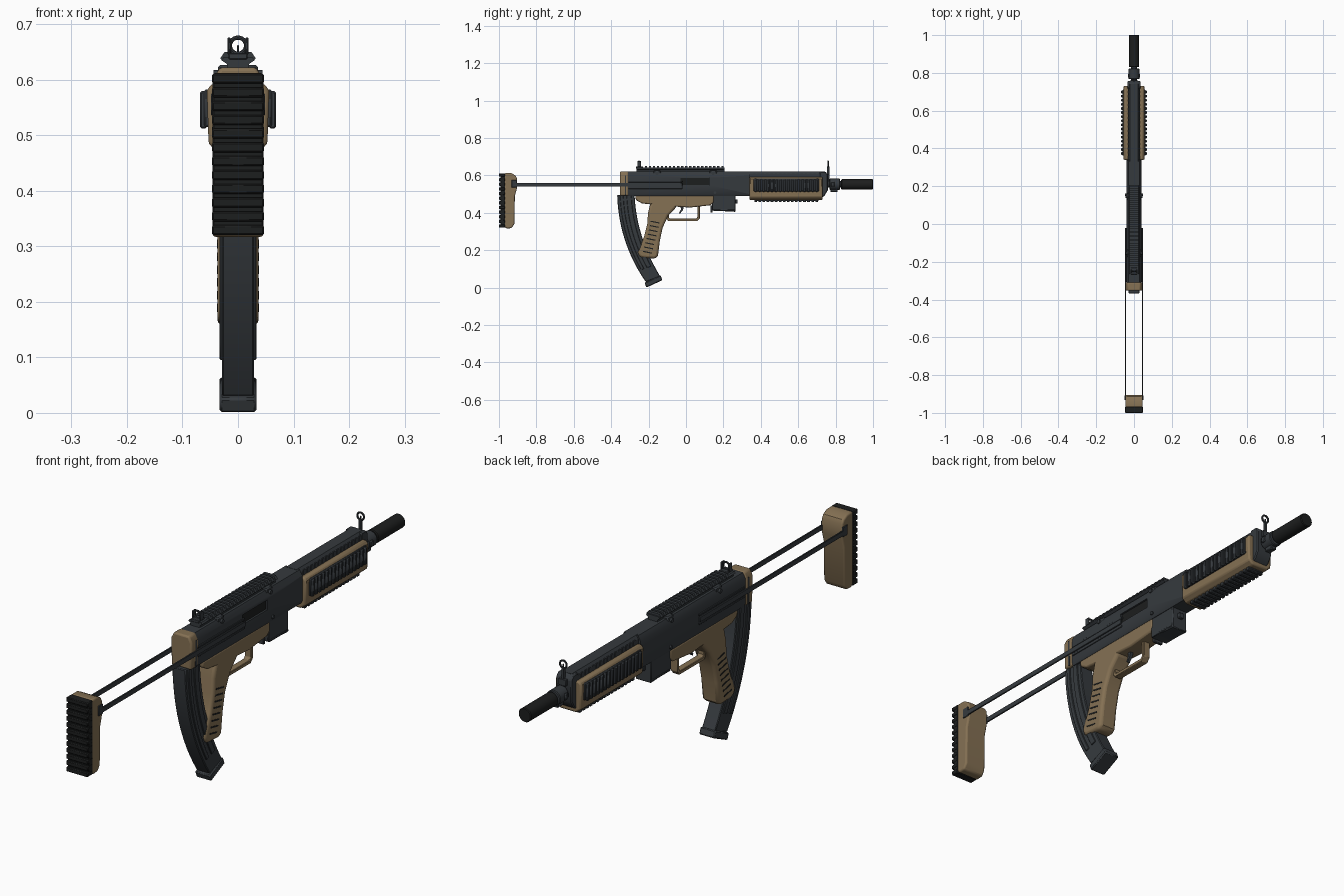
import bpy, bmesh, math
from mathutils import Vector, Matrix


def material(name, rgb):
    m = bpy.data.materials.new(name)
    m.diffuse_color = (*rgb, 1)
    return m


METAL = material("gunmetal", (0.036, 0.042, 0.048))
BLACK = material("black_rubber", (0.012, 0.013, 0.013))
TAN = material("tan_polymer", (0.235, 0.165, 0.088))


def finish(ob, mat, bevel=0.0, seg=1):
    ob.data.materials.append(mat)
    if bevel:
        b = ob.modifiers.new("bevel", "BEVEL")
        b.width, b.segments, b.limit_method = bevel, seg, "ANGLE"
        b.angle_limit = math.radians(40)
    bpy.ops.object.select_all(action="DESELECT")
    ob.select_set(True)
    bpy.context.view_layer.objects.active = ob
    bpy.ops.object.shade_smooth_by_angle(angle=math.radians(32))
    return ob


def make(name, bm, mat, bevel=0.0, seg=1):
    bmesh.ops.recalc_face_normals(bm, faces=bm.faces)
    me = bpy.data.meshes.new(name)
    bm.to_mesh(me)
    bm.free()
    ob = bpy.data.objects.new(name, me)
    bpy.context.collection.objects.link(ob)
    return finish(ob, mat, bevel, seg)


def extrude(name, pts, a, b, mat, axis="x", bevel=0.0, seg=1):
    """Profile (y,z) pushed along x, or profile (x,z) pushed along y."""
    bm = bmesh.new()
    place = (lambda p, d: (d, p[0], p[1])) if axis == "x" else (lambda p, d: (p[0], d, p[1]))
    f = bm.faces.new([bm.verts.new(place(p, a)) for p in pts])
    ext = bmesh.ops.extrude_face_region(bm, geom=[f])["geom"]
    move = Vector((b - a, 0, 0) if axis == "x" else (0, b - a, 0))
    bmesh.ops.translate(bm, vec=move, verts=[v for v in ext if isinstance(v, bmesh.types.BMVert)])
    return make(name, bm, mat, bevel, seg)


def boxes(name, ranges, mat, bevel=0.0):
    """One object from several (x0,x1,y0,y1,z0,z1[,tilt]) blocks."""
    bm = bmesh.new()
    for x0, x1, y0, y1, z0, z1, *tilt in ranges:
        m = Matrix.Translation(((x0 + x1) / 2, (y0 + y1) / 2, (z0 + z1) / 2))
        m = m @ Matrix.Rotation(tilt[0] if tilt else 0, 4, "X") @ Matrix.Diagonal((x1 - x0, y1 - y0, z1 - z0, 1))
        bmesh.ops.create_cube(bm, size=1, matrix=m)
    return make(name, bm, mat, bevel)


def cyl(name, r, p, length, axis, mat, sides=24, bevel=0.0):
    bm = bmesh.new()
    rot = Matrix.Rotation(math.pi / 2, 4, {"y": "X", "x": "Y"}[axis])
    bmesh.ops.create_cone(bm, cap_ends=True, segments=sides, radius1=r, radius2=r, depth=length,
                          matrix=Matrix.Translation(p) @ rot)
    return make(name, bm, mat, bevel)


def mirror_pts(half):
    return half + [(-x, z) for x, z in reversed(half)]


# receiver with ejection port
receiver = extrude("receiver", mirror_pts([(0.036, 0.49), (0.041, 0.5), (0.041, 0.6), (0.03, 0.62)]),
                   -0.31, 0.34, METAL, "y")
cutter = boxes("port_cutter", [(0.032, 0.06, -0.03, 0.125, 0.548, 0.586)], BLACK)
cutter.hide_render = True
cutter.hide_set(True)
cut = receiver.modifiers.new("port", "BOOLEAN")
cut.object, cut.operation, cut.solver = cutter, "DIFFERENCE", "EXACT"
boxes("bolt", [(0.02, 0.035, -0.029, 0.124, 0.549, 0.585)], BLACK)
extrude("top_cover", mirror_pts([(0.031, 0.5), (0.031, 0.608), (0.022, 0.621)]), 0.33, 0.74, METAL, "y")
boxes("cover_ribs", [(-0.033, 0.033, y, y + 0.012, 0.585, 0.611)
                     for y in [0.36 + 0.023 * i for i in range(16)]], METAL)
extrude("rear_cap", mirror_pts([(0.043, 0.492), (0.045, 0.598), (0.033, 0.622)]),
        -0.353, -0.308, TAN, "y", 0.007, 3)
boxes("rear_cap_band", [(-0.0455, 0.0455, -0.327, -0.32, 0.495, 0.6)], METAL)

# barrel, muzzle tube and gas block
cyl("barrel", 0.017, (0, 0.79, 0.552), 0.14, "y", METAL)
cyl("muzzle_tube", 0.0275, (0, 0.915, 0.552), 0.17, "y", BLACK, 32, 0.003)
cyl("barrel_collar", 0.03, (0, 0.795, 0.552), 0.055, "y", METAL, 24, 0.003)
boxes("collar_lug", [(-0.012, 0.012, 0.772, 0.81, 0.51, 0.54), (-0.033, 0.033, 0.775, 0.795, 0.54, 0.564)], METAL, 0.003)
extrude("gas_block", [(0.715, 0.475), (0.74, 0.49), (0.758, 0.52), (0.758, 0.605), (0.745, 0.62), (0.715, 0.62)],
        -0.034, 0.034, METAL, bevel=0.004)

# handguard with ribbed side and bottom panels
extrude("handguard", mirror_pts([(0.034, 0.468), (0.053, 0.484), (0.056, 0.58), (0.048, 0.592), (0.029, 0.592)][0:4]
                                + [(0.029, 0.592), (0.029, 0.5)]), 0.34, 0.73, TAN, "y", 0.006, 2)
rib_y = [0.366 + 0.0217 * i for i in range(16)]
for s, side in ((1, "right"), (-1, "left")):
    span = lambda a, b: (min(s * a, s * b), max(s * a, s * b))
    boxes(side + "_panel", [(*span(0.05, 0.061), 0.362, 0.712, 0.515, 0.582)], METAL, 0.003)
    boxes(side + "_panel_ribs", [(*span(0.056, 0.0685), y, y + 0.014, 0.512, 0.579) for y in rib_y], METAL, 0.003)
boxes("bottom_panel_ribs", [(-0.034, 0.034, y, y + 0.014, 0.457, 0.475) for y in rib_y]
      + [(-0.03, 0.03, 0.365, 0.708, 0.462, 0.475)], METAL, 0.002)

# top rail with teeth and clamp screws
extrude("rail_base", mirror_pts([(0.02, 0.617), (0.02, 0.628), (0.03, 0.635), (0.025, 0.641), (0.014, 0.641)]),
        -0.265, 0.205, METAL, "y")
for i in range(20):
    y = -0.22 + i * 0.0215
    extrude("rail_tooth", mirror_pts([(0.022, 0.63), (0.032, 0.638), (0.024, 0.65)]), y, y + 0.012, METAL, "y")
for y in (-0.155, 0.145):
    boxes("rail_clamp", [(-0.036, 0.036, y - 0.02, y + 0.02, 0.6, 0.626)], METAL, 0.004)
    cyl("clamp_screw", 0.008, (0, y, 0.609), 0.088, "x", METAL, 12)


# ring sights
def ring_sight(name, y):
    bpy.ops.mesh.primitive_torus_add(location=(0, y, 0.661), rotation=(math.pi / 2, 0, 0), major_radius=0.0145,
                                     minor_radius=0.0038, major_segments=24, minor_segments=8)
    bpy.context.object.name = name
    finish(bpy.context.object, METAL)


ring_sight("front_sight_ring", 0.76)
boxes("front_sight_post", [(-0.005, 0.005, 0.754, 0.766, 0.57, 0.648), (-0.0015, 0.0015, 0.757, 0.763, 0.645, 0.662),
                           (-0.016, 0.016, 0.745, 0.768, 0.58, 0.605)], METAL, 0.001)
ring_sight("rear_sight_ring", -0.25)
boxes("rear_sight_base", [(-0.017, 0.017, -0.267, -0.23, 0.636, 0.648), (-0.019, -0.013, -0.26, -0.24, 0.645, 0.676),
                          (0.013, 0.019, -0.26, -0.24, 0.645, 0.676)], METAL, 0.002)

# grip frame, handle, finger slots
extrude("grip_frame", [(-0.272, 0.492), (-0.268, 0.468), (-0.235, 0.45), (-0.1, 0.436), (0.02, 0.428),
                       (0.13, 0.44), (0.148, 0.455), (0.148, 0.492)], -0.037, 0.037, TAN, bevel=0.006, seg=2)
extrude("grip_handle", [(-0.185, 0.47), (-0.203, 0.4), (-0.207, 0.34), (-0.225, 0.27), (-0.258, 0.19), (-0.252, 0.168),
                        (-0.235, 0.16), (-0.165, 0.155), (-0.15, 0.17), (-0.14, 0.25), (-0.125, 0.32),
                        (-0.095, 0.385), (-0.05, 0.432), (-0.05, 0.47)], -0.037, 0.037, TAN, bevel=0.012, seg=3)
slots = []
for i in range(8):
    z = 0.35 - i * 0.023
    y = -0.165 - 0.0415 * (i / 7) ** 1.1
    for x in (-0.037, 0.037):
        slots.append((x - 0.001, x + 0.001, y - 0.024, y + 0.024, z - 0.003, z + 0.003, -0.2))
boxes("grip_slots", slots, BLACK)

# trigger and guard
extrude("trigger_guard", [(-0.105, 0.44), (-0.105, 0.37), (-0.095, 0.355), (0.06, 0.355), (0.075, 0.372), (0.075, 0.44),
                          (0.061, 0.44), (0.061, 0.377), (0.054, 0.369), (-0.087, 0.369), (-0.092, 0.376),
                          (-0.092, 0.44)], -0.014, 0.014, TAN, bevel=0.002)
extrude("trigger", [(-0.03, 0.44), (-0.01, 0.44), (-0.016, 0.415), (-0.033, 0.394), (-0.037, 0.399), (-0.027, 0.418)],
        -0.006, 0.006, METAL)

# forward housing under the receiver
extrude("forward_housing", [(0.14, 0.5), (0.14, 0.412), (0.265, 0.405), (0.265, 0.5)],
        -0.034, 0.034, METAL, bevel=0.003)
boxes("housing_details", [(-0.036, 0.036, 0.145, 0.262, 0.41, 0.418), (-0.01, 0.01, 0.262, 0.276, 0.45, 0.472),
                          (-0.02, 0.02, 0.13, 0.142, 0.402, 0.44)], METAL, 0.002)
cyl("housing_pin", 0.007, (0, 0.155, 0.508), 0.094, "x", METAL, 12)

# curved magazine
edge_a = [Vector(p) for p in ((-0.368, 0.495), (-0.36, 0.24), (-0.215, 0.03))]
edge_b = [Vector(p) for p in ((-0.275, 0.495), (-0.265, 0.27), (-0.138, 0.06))]


def mag_point(u, t):
    a, b = ((1 - t) ** 2 * e[0] + 2 * t * (1 - t) * e[1] + t * t * e[2] for e in (edge_a, edge_b))
    return tuple(a.lerp(b, u))


def mag_strip(name, u0, u1, t1, w, bevel):
    ts = [t1 * i / 12 for i in range(13)]
    extrude(name, [mag_point(u0, t) for t in ts] + [mag_point(u1, t) for t in reversed(ts)], -w, w, METAL, bevel=bevel)


mag_strip("magazine", 0, 1, 1, 0.029, 0.003)
mag_strip("magazine_rear_rib", 0.16, 0.36, 0.86, 0.033, 0.002)
mag_strip("magazine_front_rib", 0.54, 0.82, 0.86, 0.033, 0.002)
extrude("magazine_base", [(-0.222, 0.026), (-0.212, 0.0), (-0.126, 0.04), (-0.136, 0.066)], -0.033, 0.033, METAL, bevel=0.004)

# stock rods, guides, butt and ribbed pad
for s, side in ((1, "right"), (-1, "left")):
    boxes(side + "_stock_rod", [(s * 0.045 - 0.003, s * 0.045 + 0.003, -0.93, -0.02, 0.54, 0.56)], METAL, 0.001)
    boxes(side + "_rod_bracket", [(s * 0.044 - 0.005, s * 0.044 + 0.005, -0.933, -0.905, 0.535, 0.575)], METAL, 0.002)
    boxes(side + "_rod_guide", [(s * 0.04 - 0.004, s * 0.04 + 0.004, -0.308, -0.02, z, z + 0.008)
                                for z in (0.528, 0.563)], METAL, 0.001)
extrude("stock_butt", [(-0.97, 0.325), (-0.97, 0.612), (-0.935, 0.612), (-0.912, 0.6), (-0.904, 0.585), (-0.904, 0.53),
                       (-0.915, 0.49), (-0.918, 0.34), (-0.932, 0.318), (-0.96, 0.316)],
        -0.046, 0.046, TAN, bevel=0.008, seg=3)
boxes("butt_pad", [(-0.046, 0.046, -0.992, -0.965, 0.325, 0.61)], BLACK, 0.003)
boxes("butt_pad_ribs", [(-0.047, 0.047, -1.0, -0.967, z, z + 0.018)
                        for z in [0.32 + 0.0248 * i for i in range(12)]], BLACK, 0.003)
